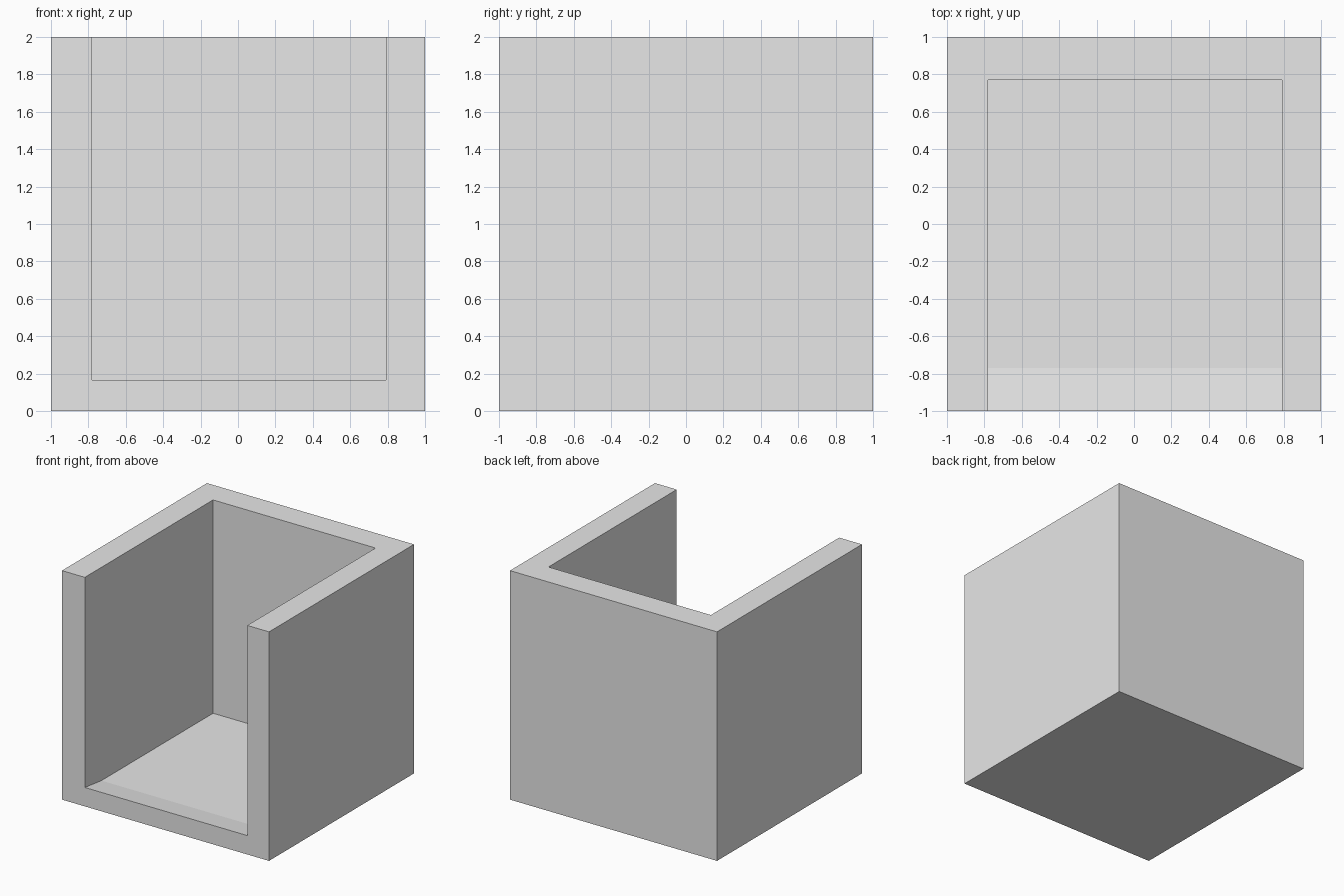
import bpy
import bmesh

cube = bpy.data.objects.get("Cube")
if cube:
    bpy.data.objects.remove(cube, do_unlink=True)

GREY = (0.8, 0.8, 0.8, 1.0)
grey = bpy.data.materials.new("light_grey")
grey.use_nodes = True
grey.diffuse_color = GREY
grey.node_tree.nodes["Principled BSDF"].inputs["Base Color"].default_value = GREY


def extrude_profile(name, profile, x0, x1):
    """Solid made by sweeping a (y, z) profile along x."""
    bm = bmesh.new()
    face = bm.faces.new([bm.verts.new((x0, y, z)) for y, z in profile])
    swept = bmesh.ops.extrude_face_region(bm, geom=[face])["geom"]
    verts = [v for v in swept if isinstance(v, bmesh.types.BMVert)]
    bmesh.ops.translate(bm, verts=verts, vec=(x1 - x0, 0, 0))
    bmesh.ops.recalc_face_normals(bm, faces=bm.faces)
    mesh = bpy.data.meshes.new(name)
    bm.to_mesh(mesh)
    bm.free()
    mesh.materials.append(grey)
    obj = bpy.data.objects.new(name, mesh)
    bpy.context.collection.objects.link(obj)
    return obj


# Solid block
block = extrude_profile("open_box", [(-1, 0), (1, 0), (1, 2), (-1, 2)], -1, 1)

# Hollow, open at the top and front, with a low ramped lip at the front
RAMP_Y, BACK_Y = -0.77, 0.77
LIP_Z, FLOOR_Z = 0.165, 0.137
slope = (LIP_Z - FLOOR_Z) / (RAMP_Y + 1)
front_y = -1.2
hollow = extrude_profile(
    "hollow_cutter",
    [(front_y, LIP_Z - slope * (front_y + 1)), (RAMP_Y, FLOOR_Z),
     (BACK_Y, FLOOR_Z), (BACK_Y, 2.2), (front_y, 2.2)],
    -0.78, 0.79)
hollow.hide_render = True
hollow.hide_viewport = True

cut = block.modifiers.new("hollow", 'BOOLEAN')
cut.operation = 'DIFFERENCE'
cut.solver = 'EXACT'
cut.object = hollow
